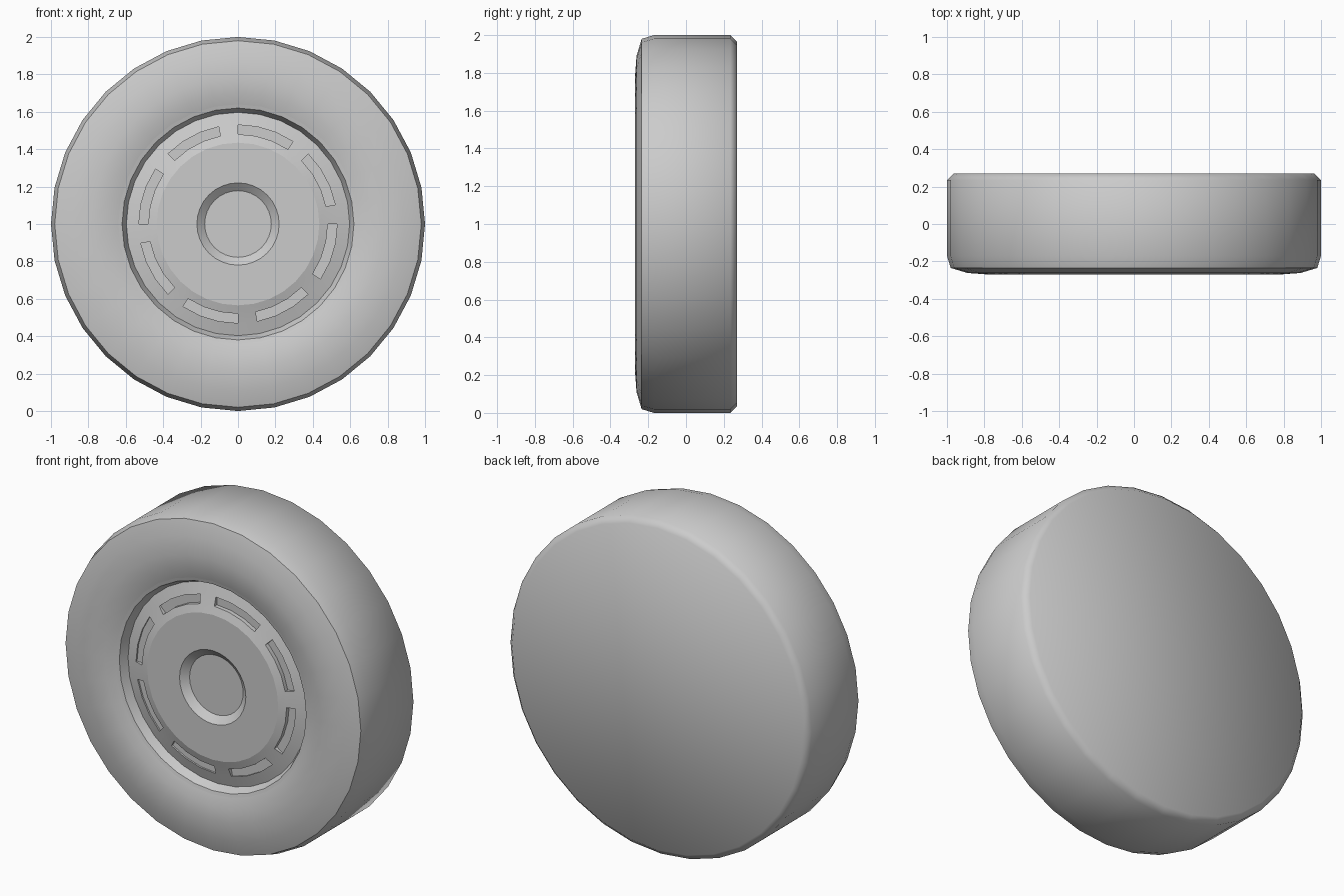
import bpy, bmesh, math

if "Cube" in bpy.data.objects:
    bpy.data.objects.remove(bpy.data.objects["Cube"], do_unlink=True)

SIDES = 32

grey = bpy.data.materials.new("plain grey")
grey.use_nodes = True
colour = (0.6, 0.6, 0.6, 1)
grey.diffuse_color = colour
grey.node_tree.nodes["Principled BSDF"].inputs["Base Color"].default_value = colour


def revolve(profile, cap_back=False, cap_front=False):
    """Turn (radius, y) points about the axle, from back to front centre."""
    bm = bmesh.new()
    rings = []
    for r, y in profile:
        angles = [math.tau * k / SIDES for k in range(SIDES)]
        rings.append([bm.verts.new((r * math.sin(a), y, 1 + r * math.cos(a)))
                      for a in angles])
    bands = []
    for a, b in zip(rings, rings[1:]):
        band = []
        for k in range(SIDES):
            n = (k + 1) % SIDES
            band.append(bm.faces.new((a[k], b[k], b[n], a[n])))
        bands.append(band)
    if cap_back:
        bm.faces.new(rings[0])
    if cap_front:
        bm.faces.new(rings[-1][::-1])
    return bm, bands


def finish(bm, name, angle):
    mesh = bpy.data.meshes.new(name)
    bm.to_mesh(mesh)
    bm.free()
    mesh.materials.append(grey)
    obj = bpy.data.objects.new(name, mesh)
    bpy.context.collection.objects.link(obj)
    bpy.ops.object.select_all(action='DESELECT')
    obj.select_set(True)
    bpy.context.view_layer.objects.active = obj
    bpy.ops.object.shade_smooth_by_angle(angle=math.radians(angle))


# Tyre: closed back, bevelled shoulder, rounded front wall
tyre, _ = revolve([(0.965, 0.27), (1, 0.235), (1, -0.17), (0.98, -0.235),
                   (0.89, -0.262), (0.78, -0.27), (0.70, -0.263),
                   (0.64, -0.245)], cap_back=True)
finish(tyre, "tyre", 50)

# Rim: narrow lip and the wall down to the hub cap
rim, _ = revolve([(0.64, -0.245), (0.62, -0.24), (0.597, -0.19)][::1])
finish(rim, "rim_lip", 25)

# Hub cap: sloped outer ring, flat face and dished centre
SLOT_BAND = 1
hub, bands = revolve([(0.597, -0.19), (0.53, -0.21), (0.48, -0.225),
                      (0.435, -0.24), (0.22, -0.24), (0.178, -0.205)],
                     cap_front=True)

# Eight shallow vent slots, each three segments long
for start in range(0, SIDES, 4):
    cells = bands[SLOT_BAND][start:start + 3]
    result = bmesh.ops.extrude_face_region(hub, geom=cells)
    for item in result["geom"]:
        if isinstance(item, bmesh.types.BMVert):
            item.co.y = -0.2
    old = [f for f in cells if f.is_valid]
    if old:
        bmesh.ops.delete(hub, geom=old, context='FACES')
finish(hub, "hub_cap", 12)
